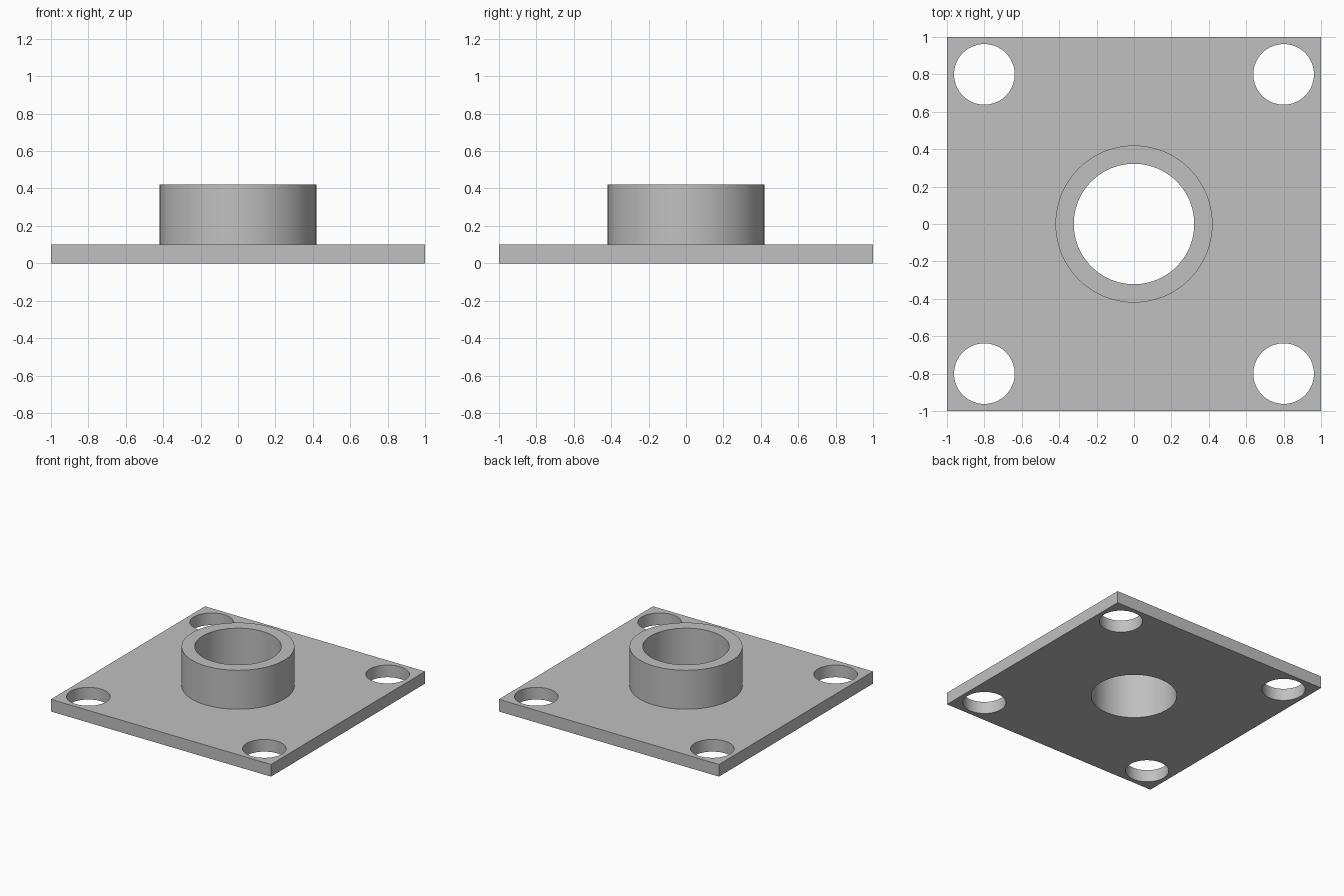
import bpy
from math import radians

cube = bpy.data.objects.get("Cube")
if cube:
    bpy.data.objects.remove(cube, do_unlink=True)

PLATE_T, TOP = 0.1, 0.42
COLLAR_R, BORE_R = 0.42, 0.322
BOLT_R, BOLT_POS = 0.162, 0.8

grey = bpy.data.materials.new("grey metal")
grey.use_nodes = True
colour = (0.53, 0.53, 0.53, 1)
grey.diffuse_color = colour
grey.node_tree.nodes["Principled BSDF"].inputs["Base Color"].default_value = colour


def cylinder(name, radius, z0, z1, x=0, y=0):
    bpy.ops.mesh.primitive_cylinder_add(
        vertices=96, radius=radius, depth=z1 - z0, location=(x, y, (z0 + z1) / 2))
    ob = bpy.context.object
    ob.name = name
    ob.data.materials.append(grey)
    return ob


def combine(target, tool, operation):
    """Apply a boolean to the target and discard the tool."""
    tool.hide_render = True
    mod = target.modifiers.new(operation.lower(), 'BOOLEAN')
    mod.operation, mod.solver, mod.object = operation, 'EXACT', tool
    bpy.context.view_layer.objects.active = target
    bpy.ops.object.modifier_apply(modifier=mod.name)
    bpy.data.objects.remove(tool, do_unlink=True)


# Square base plate
bpy.ops.mesh.primitive_cube_add(size=1, location=(0, 0, PLATE_T / 2))
flange = bpy.context.object
flange.name = "flange_plate_with_collar"
flange.scale = (2, 2, PLATE_T)
bpy.ops.object.transform_apply(location=True, rotation=False, scale=True)
flange.data.materials.append(grey)

# Raised collar, then the central bore through both
combine(flange, cylinder("collar", COLLAR_R, PLATE_T / 2, TOP), 'UNION')
combine(flange, cylinder("bore", BORE_R, -0.1, TOP + 0.1), 'DIFFERENCE')

# Four corner bolt holes
for sx in (-1, 1):
    for sy in (-1, 1):
        hole = cylinder("bolt_hole", BOLT_R, -0.1, PLATE_T + 0.1,
                        sx * BOLT_POS, sy * BOLT_POS)
        combine(flange, hole, 'DIFFERENCE')

# Smooth round walls, crisp rims
bpy.ops.object.select_all(action='DESELECT')
flange.select_set(True)
bpy.context.view_layer.objects.active = flange
bpy.ops.object.shade_smooth_by_angle(angle=radians(30))
